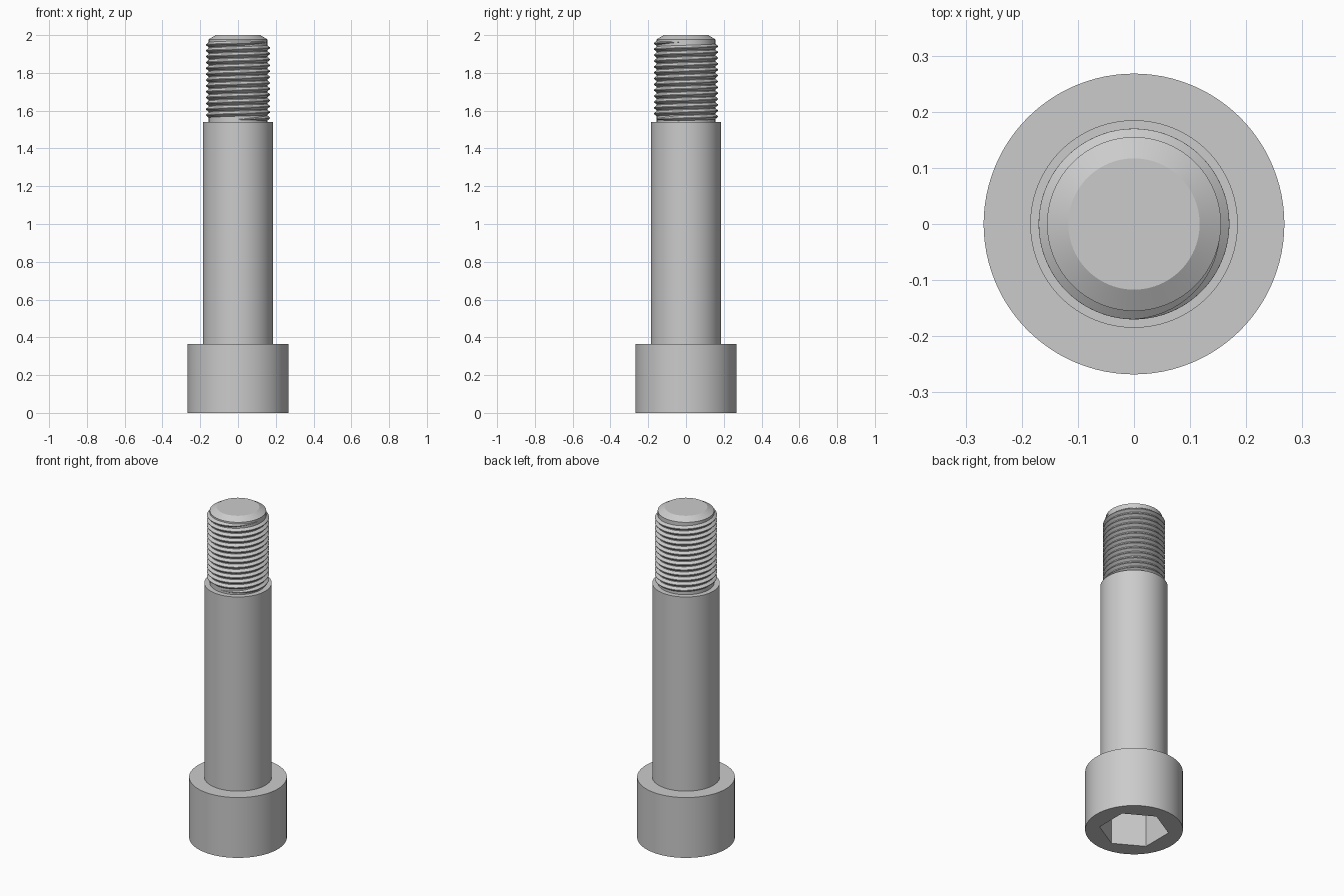
import bpy
import bmesh
import math

SEGMENTS = 96
HEAD_R, HEAD_TOP = 0.268, 0.365
SHOULDER_R, SHOULDER_TOP = 0.185, 1.54
CORE_R, CREST_R, TOP = 0.155, 0.17, 2.0
PITCH = 0.031
HEX_APOTHEM, HEX_DEPTH = 0.166, 0.22

cube = bpy.data.objects.get("Cube")
if cube:
    bpy.data.objects.remove(cube, do_unlink=True)

steel = bpy.data.materials.new("grey steel")
steel.use_nodes = True
grey = (0.6, 0.6, 0.6, 1.0)
steel.diffuse_color = grey
steel.node_tree.nodes["Principled BSDF"].inputs["Base Color"].default_value = grey


def finish(bm, name):
    """Turn a bmesh into a smooth object with crisp edges."""
    bmesh.ops.recalc_face_normals(bm, faces=bm.faces)
    mesh = bpy.data.meshes.new(name)
    bm.to_mesh(mesh)
    bm.free()
    mesh.materials.append(steel)
    obj = bpy.data.objects.new(name, mesh)
    bpy.context.collection.objects.link(obj)
    bpy.ops.object.select_all(action='DESELECT')
    obj.select_set(True)
    bpy.context.view_layer.objects.active = obj
    bpy.ops.object.shade_smooth_by_angle(angle=math.radians(30))
    return obj


def skin(bm, rings):
    """Join successive closed rings of points and cap both ends."""
    loops = [[bm.verts.new(p) for p in ring] for ring in rings]
    for low, high in zip(loops, loops[1:]):
        for i in range(len(low)):
            j = (i + 1) % len(low)
            bm.faces.new((low[i], low[j], high[j], high[i]))
    bm.faces.new(loops[0])
    bm.faces.new(loops[-1])


def ring(radius, z):
    """Ring at height z; radius is a function of the angle."""
    angles = [math.tau * i / SEGMENTS for i in range(SEGMENTS)]
    return [(radius(a) * math.cos(a), radius(a) * math.sin(a), z) for a in angles]


def circle(r):
    return lambda a: r


def hexagon(a):
    # corners point along the y axis
    side = math.pi / 3
    return HEX_APOTHEM / math.cos((a + side / 2) % side - side / 2)


def lathe(name, profile):
    bm = bmesh.new()
    skin(bm, [ring(shape, z) for shape, z in profile])
    return finish(bm, name)


# Cylindrical head with a hexagonal socket underneath
lathe("socket_head", [(hexagon, HEX_DEPTH), (hexagon, 0),
                      (circle(HEAD_R), 0), (circle(HEAD_R), HEAD_TOP)])

# Plain shoulder
lathe("shoulder", [(circle(SHOULDER_R), HEAD_TOP - 0.04),
                   (circle(SHOULDER_R), SHOULDER_TOP)])

# Core of the threaded end with a chamfered tip
lathe("thread_core", [(circle(CORE_R), SHOULDER_TOP - 0.04),
                      (circle(CORE_R), TOP - 0.022),
                      (circle(0.117), TOP)])

# Right-handed helical ridge that runs out at both ends
start, end = SHOULDER_TOP + 0.012, TOP - 0.036
turns = (end - start) / PITCH
steps = int(turns * 72)
root = CORE_R - 0.002
sections = []
for s in range(steps + 1):
    turn = turns * s / steps
    angle = math.tau * (turn - turns)
    fade = max(0.02, min(1, turn * 4, (turns - turn) * 4))
    crest = root + (CREST_R - root) * fade
    z = start + turn * PITCH
    section = [(root, -0.48), (crest, -0.06), (crest, 0.06), (root, 0.48)]
    sections.append([(r * math.cos(angle), r * math.sin(angle), z + k * PITCH * fade)
                     for r, k in section])
bm = bmesh.new()
skin(bm, sections)
finish(bm, "thread_ridge")
